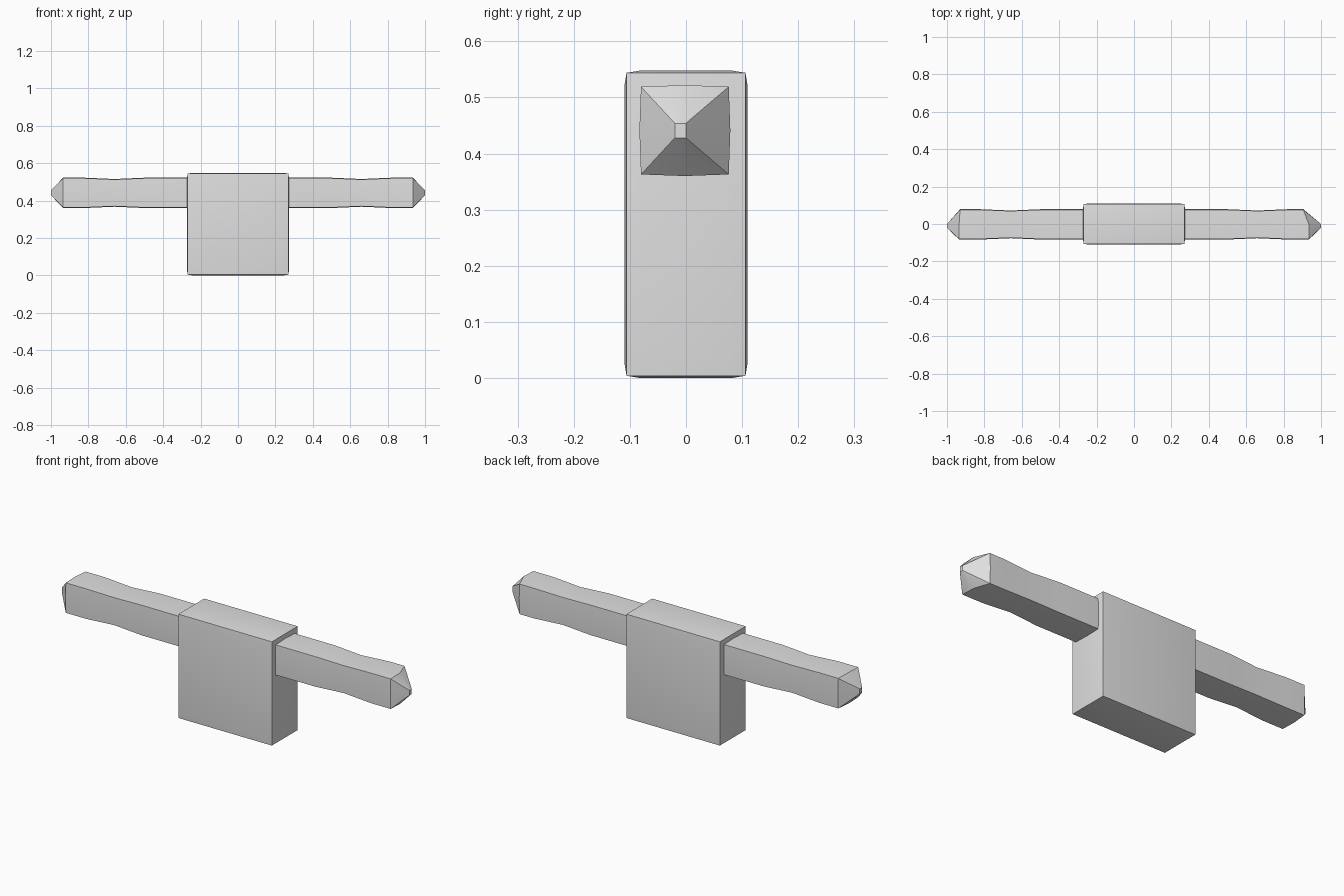
import bpy, bmesh

if "Cube" in bpy.data.objects:
    bpy.data.objects.remove(bpy.data.objects["Cube"])

grey = bpy.data.materials.new("light_grey")
grey.diffuse_color = (0.75, 0.75, 0.75, 1)
grey.use_nodes = True
grey.node_tree.nodes["Principled BSDF"].inputs["Base Color"].default_value = grey.diffuse_color


def finish(bm, name):
    bmesh.ops.recalc_face_normals(bm, faces=bm.faces)
    mesh = bpy.data.meshes.new(name)
    bm.to_mesh(mesh)
    bm.free()
    mesh.materials.append(grey)
    obj = bpy.data.objects.new(name, mesh)
    bpy.context.collection.objects.link(obj)
    bpy.ops.object.select_all(action='DESELECT')
    obj.select_set(True)
    bpy.context.view_layer.objects.active = obj
    bpy.ops.object.shade_smooth_by_angle(angle=0.6)
    return obj


# Central block: a box with a slightly raised pillow panel on each side
bm = bmesh.new()
bmesh.ops.create_cube(bm, size=1)
for v in bm.verts:
    v.co = (v.co.x * 0.538, v.co.y * 0.212, v.co.z * 0.54 + 0.274)
bmesh.ops.inset_individual(bm, faces=bm.faces[:], thickness=0.035, depth=0.004)
finish(bm, "central_block")

# Bar sections: distance along x, half size, extra x of the back corners
STATIONS = [(0.26, 0.081, 0), (0.50, 0.081, 0), (0.66, 0.074, 0),
            (0.82, 0.081, 0), (0.925, 0.081, 0)]
RING = [(-1, -1), (0, -1), (1, -1), (1, 0), (1, 1), (0, 1), (-1, 1), (-1, 0)]
CY, CZ = -0.002, 0.441


def bar(side, name, back_shift):
    bm = bmesh.new()
    rings = []
    for i, (x, half, _) in enumerate(STATIONS):
        last = i == len(STATIONS) - 1
        ring = []
        for a, b in RING:
            # corners are pulled in a little so each side bulges
            k = half * (0.965 if a and b else 1)
            dx = 0
            if last:
                dx = back_shift if a > 0 else 0.01
            ring.append(bm.verts.new((side * (x + dx), CY + a * k, CZ + b * k)))
        rings.append(ring)
    # small blunt tip
    rings.append([bm.verts.new((side, CY - 0.008 + a * 0.01, CZ + b * 0.013))
                  for a, b in RING])
    for r0, r1 in zip(rings, rings[1:]):
        for j in range(8):
            k = (j + 1) % 8
            bm.faces.new((r0[j], r0[k], r1[k], r1[j]))
    bm.faces.new(rings[0])
    bm.faces.new(rings[-1])
    finish(bm, name)


# Two side bars with pointed ends
bar(1, "right_bar", -0.02)
bar(-1, "left_bar", 0.005)
